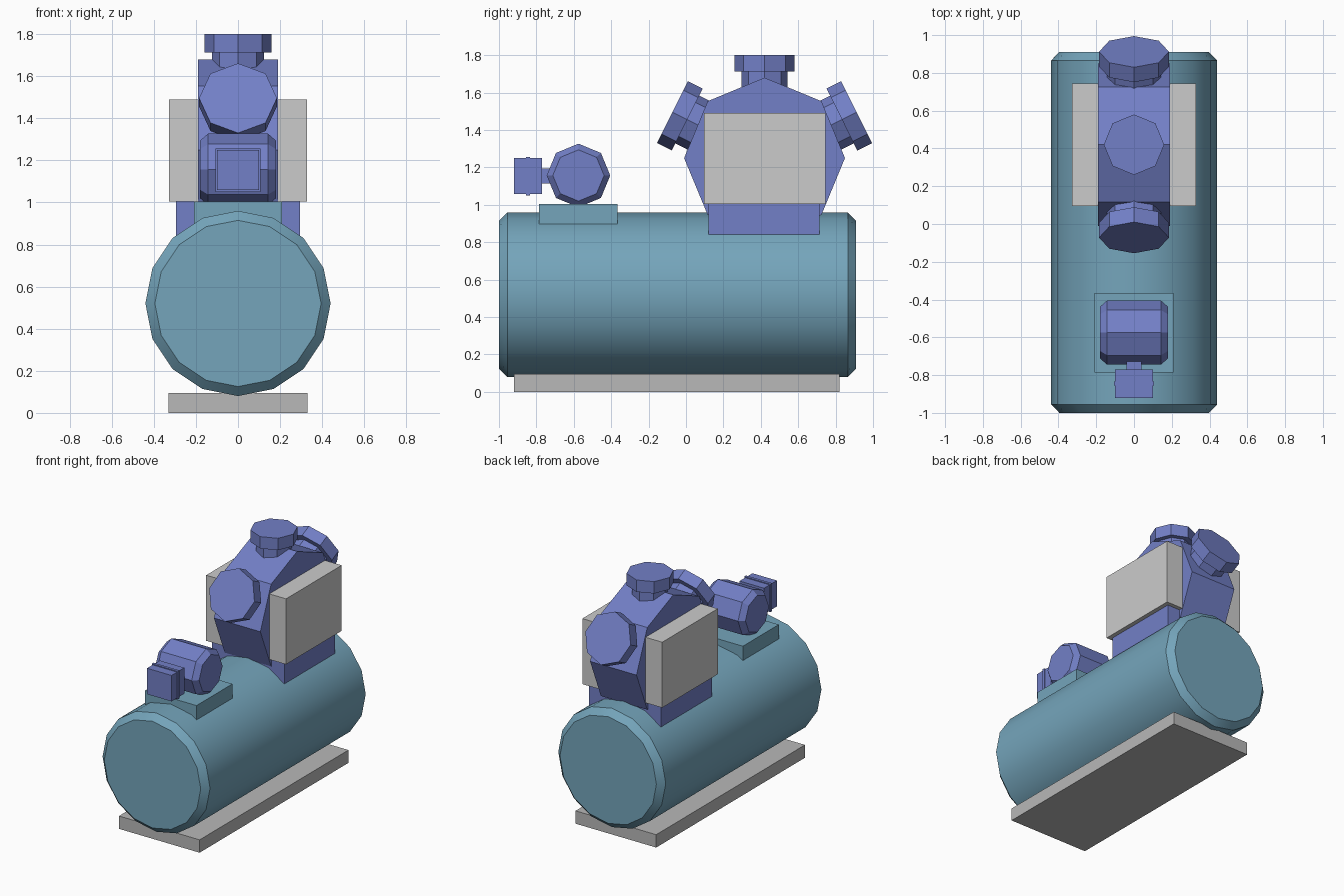
import bpy, bmesh
from math import cos, sin, pi, radians
from mathutils import Matrix, Vector

if "Cube" in bpy.data.objects:
    bpy.data.objects.remove(bpy.data.objects["Cube"])


def material(name, rgb):
    m = bpy.data.materials.new(name)
    m.diffuse_color = (*rgb, 1)
    m.use_nodes = True
    m.node_tree.nodes["Principled BSDF"].inputs["Base Color"].default_value = m.diffuse_color
    return m


TEAL = material("teal", (0.176, 0.375, 0.497))
BLUE = material("blue", (0.17, 0.215, 0.57))
DARK = material("dark_grey", (0.48, 0.48, 0.48))


def finish(name, bm, mat):
    bmesh.ops.recalc_face_normals(bm, faces=bm.faces)
    me = bpy.data.meshes.new(name)
    bm.to_mesh(me)
    bm.free()
    ob = bpy.data.objects.new(name, me)
    bpy.context.collection.objects.link(ob)
    if mat:
        me.materials.append(mat)
    return ob


def box(name, x, y, z, mat=None):
    """Box from (min, max) ranges."""
    bm = bmesh.new()
    size = Matrix.Diagonal((x[1] - x[0], y[1] - y[0], z[1] - z[0], 1))
    mid = Vector((sum(x) / 2, sum(y) / 2, sum(z) / 2))
    bmesh.ops.create_cube(bm, size=1, matrix=Matrix.Translation(mid) @ size)
    return finish(name, bm, mat)


def lathe(name, profile, sides, centre, rot, mat):
    """Closed solid from (radius, height) rings, turned and moved into place."""
    bm = bmesh.new()
    rings = [[bm.verts.new((r * cos(2 * pi * i / sides), r * sin(2 * pi * i / sides), h))
              for i in range(sides)] for r, h in profile]
    for a, b in zip(rings, rings[1:]):
        for i in range(sides):
            j = (i + 1) % sides
            bm.faces.new((a[i], a[j], b[j], b[i]))
    bm.faces.new(rings[0])
    bm.faces.new(rings[-1])
    bm.transform(Matrix.Translation(centre) @ rot)
    return finish(name, bm, mat)


ALONG_X = Matrix.Rotation(pi / 2, 4, 'Y')
ALONG_Y = Matrix.Rotation(-pi / 2, 4, 'X')

# Base and tank
box("base", (-0.33, 0.33), (-0.92, 0.82), (0, 0.095), DARK)
tank = lathe("tank", [(0.395, -1), (0.44, -0.955), (0.44, 0.865), (0.395, 0.91)],
             16, (0, 0, 0.52), ALONG_Y, TEAL)
bpy.context.view_layer.objects.active = tank
tank.select_set(True)
bpy.ops.object.shade_smooth_by_angle(angle=radians(30))

# Small motor on its saddle
box("motor_saddle", (-0.21, 0.21), (-0.785, -0.365), (0.895, 1.005), TEAL)
lathe("motor", [(0.137, -0.18), (0.17, -0.142), (0.17, 0.142), (0.137, 0.18)],
      8, (0, -0.575, 1.157), ALONG_X, BLUE)
box("motor_neck", (-0.04, 0.04), (-0.78, -0.70), (1.115, 1.195), BLUE)
box("motor_filter", (-0.1, 0.1), (-0.92, -0.77), (1.058, 1.25), BLUE)
box("filter_rib", (-0.107, 0.107), (-0.855, -0.835), (1.05, 1.257), BLUE)

# Compressor body with side housings
HUB = Vector((0, 0.42, 1.25))
lathe("compressor_body", [(0.43, -0.19), (0.43, 0.19)], 8, HUB, ALONG_X, BLUE)
box("compressor_foot", (-0.295, 0.295), (0.12, 0.715), (0.84, 1.01), BLUE)
for s, side in ((-1, "left"), (1, "right")):
    box(side + "_housing", sorted((s * 0.15, s * 0.327)), (0.095, 0.745), (1.005, 1.49))

# Cylinder heads fanned around the body
for name, tilt, cap in (("top", 0, 0.16), ("front", 63.5, 0.185), ("back", -63.5, 0.185)):
    neck = cap * 0.77
    lathe(name + "_cylinder_head", [(neck, 0.34), (neck, 0.462), (cap, 0.462), (cap, 0.55)],
          8, HUB, Matrix.Rotation(radians(tilt), 4, 'X'), BLUE)
